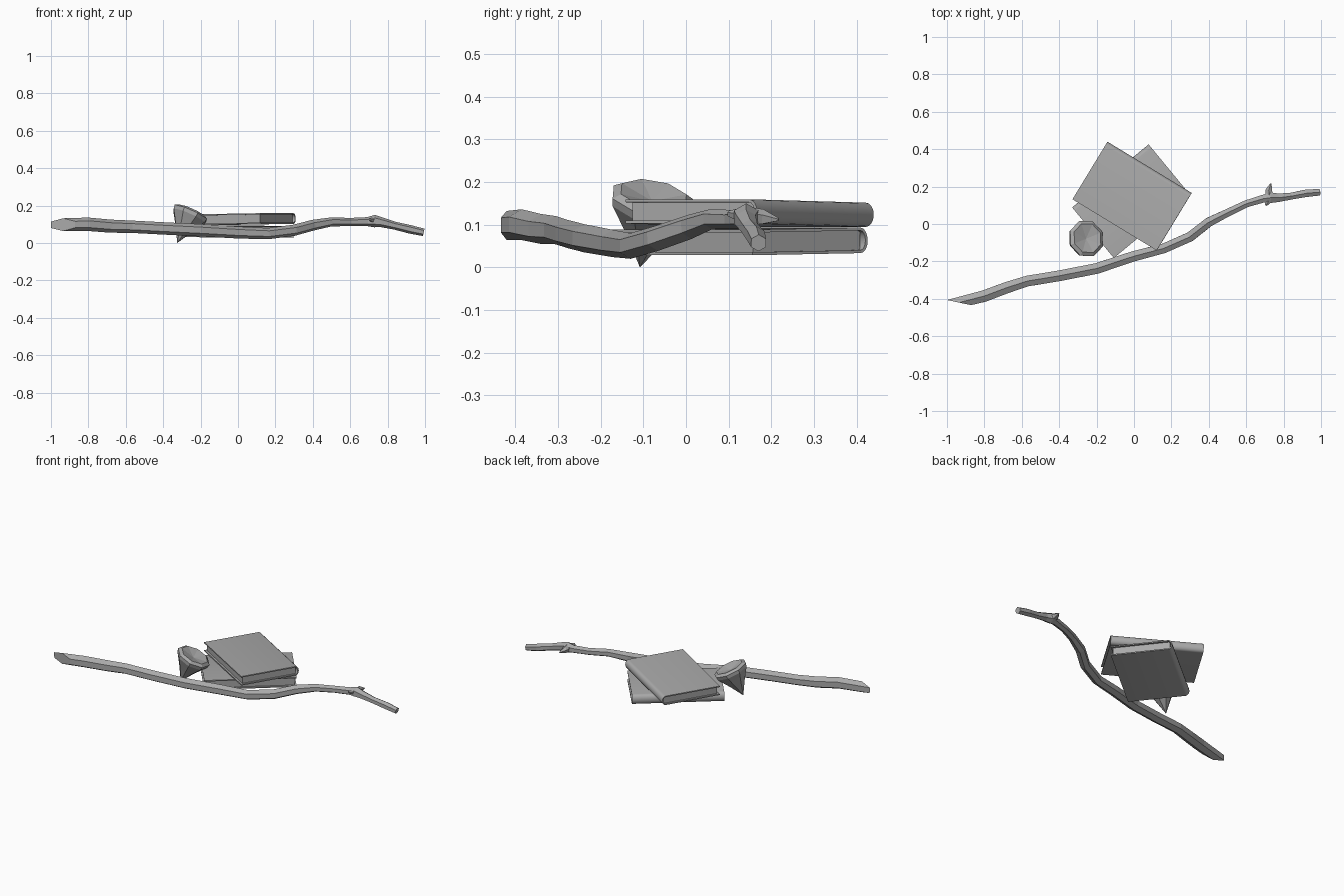
import bpy, bmesh, math
from mathutils import Vector

old = bpy.data.objects.get("Cube")
if old:
    bpy.data.objects.remove(old, do_unlink=True)

grey = bpy.data.materials.new("plain grey")
grey.use_nodes = True
grey.diffuse_color = (0.4, 0.4, 0.4, 1)
grey.node_tree.nodes["Principled BSDF"].inputs["Base Color"].default_value = (0.4, 0.4, 0.4, 1)


def finish(name, bm):
    bmesh.ops.recalc_face_normals(bm, faces=bm.faces)
    mesh = bpy.data.meshes.new(name)
    bm.to_mesh(mesh)
    bm.free()
    mesh.materials.append(grey)
    obj = bpy.data.objects.new(name, mesh)
    bpy.context.collection.objects.link(obj)
    return obj


def bridge(bm, a, b):
    n = len(a)
    for i in range(n):
        bm.faces.new((a[i], a[(i + 1) % n], b[(i + 1) % n], b[i]))


def tube(name, path, sides, slant=0.0):
    """Faceted tube through (x, y, z, radius) points, with slanted first cut."""
    bm = bmesh.new()
    pts = [Vector(p[:3]) for p in path]
    rings = []
    for i, p in enumerate(pts):
        t = (pts[min(i + 1, len(pts) - 1)] - pts[max(i - 1, 0)]).normalized()
        side = Vector((0, 0, 1)).cross(t).normalized()
        up = t.cross(side)
        ring = []
        for k in range(sides):
            a = math.tau * k / sides
            lat = path[i][3] * math.sin(a)
            co = p + side * lat + up * path[i][3] * math.cos(a)
            if i == 0:
                co -= t * lat * slant
            ring.append(bm.verts.new(co))
        rings.append(ring)
    for a, b in zip(rings, rings[1:]):
        bridge(bm, a, b)
    bm.faces.new(rings[0])
    bm.faces.new(rings[-1])
    return finish(name, bm)


def extrude_profile(name, profile, length):
    """Extrude a (y, z) outline along x, centred."""
    bm = bmesh.new()
    ends = [[bm.verts.new((s * length / 2, y, z)) for y, z in profile] for s in (-1, 1)]
    bridge(bm, *ends)
    for e in ends:
        bm.faces.new(e)
    return finish(name, bm)


def book(name, centre, rotation, length, width, thick):
    h, board, bulge, inset = thick / 2, 0.007, 0.022, 0.012
    fore, back = -width / 2, width / 2 - bulge

    def arc(r_y, r_z):
        angles = [math.pi * (k / 8 - 0.5) for k in range(9)]
        return [(back + r_y * math.cos(a), r_z * math.sin(a)) for a in angles]

    # Covers and rounded spine as one folded strip
    outer = [(fore, -h)] + arc(bulge, h) + [(fore, h)]
    inner = [(fore, h - board)] + arc(bulge - board, h - board)[::-1] + [(fore, board - h)]
    cover = extrude_profile(name + "_cover", outer + inner, length)
    # Page block set back from the cover edges
    z = h - board
    block = [(fore + inset, -z), (back + 0.008, -z), (back + 0.008, z), (fore + inset, z)]
    pages = extrude_profile(name + "_pages", block, length - 2 * inset)
    for obj in (cover, pages):
        obj.location = centre
        obj.rotation_euler = rotation
    bpy.ops.object.select_all(action='DESELECT')
    cover.select_set(True)
    bpy.context.view_layer.objects.active = cover
    bpy.ops.object.shade_smooth_by_angle(angle=math.radians(35))


# Two stacked books
book("lower_book", (-0.015, 0.122, 0.061), (0.015, 0, math.radians(39.5)), 0.53, 0.35, 0.06)
book("upper_book", (-0.01, 0.149, 0.127), (0, -0.015, math.radians(-31.3)), 0.527, 0.36, 0.057)

# Crooked wooden staff with a slanted butt end
tube("staff", [
    (-0.935, -0.42, 0.098, 0.034), (-0.8, -0.385, 0.1, 0.036), (-0.68, -0.34, 0.09, 0.035),
    (-0.57, -0.305, 0.087, 0.033), (-0.4, -0.277, 0.078, 0.033), (-0.2, -0.238, 0.068, 0.033),
    (0, -0.172, 0.056, 0.032), (0.16, -0.13, 0.05, 0.03), (0.3, -0.068, 0.068, 0.03),
    (0.4, 0.01, 0.095, 0.029), (0.5, 0.06, 0.113, 0.024), (0.6, 0.108, 0.112, 0.022),
    (0.69, 0.135, 0.114, 0.024), (0.73, 0.141, 0.117, 0.033), (0.77, 0.14, 0.11, 0.026),
    (0.84, 0.149, 0.092, 0.021), (0.92, 0.164, 0.073, 0.023), (0.992, 0.17, 0.057, 0.02),
], 6, 2.0)

# Broken twigs at the knot
tube("back_twig", [(0.725, 0.14, 0.118, 0.025), (0.72, 0.18, 0.117, 0.019),
                   (0.732, 0.216, 0.112, 0.004)], 5)
tube("front_twig", [(0.73, 0.14, 0.12, 0.022), (0.705, 0.1, 0.126, 0.007)], 5)

# Eight-sided gem standing on its point, with a shallow faceted hollow on top
bm = bmesh.new()
rings = []
for r, z in [(0.05, 0.085), (0.078, 0.128), (0.098, 0.158), (0.102, 0.178), (0.083, 0.19)]:
    rings.append([bm.verts.new((r * math.cos(math.tau * (k + 0.5) / 8),
                                r * math.sin(math.tau * (k + 0.5) / 8), z)) for k in range(8)])
for a, b in zip(rings, rings[1:]):
    bridge(bm, a, b)
for ring, z in ((rings[0], 0), (rings[-1], 0.172)):
    tip = bm.verts.new((0, 0, z))
    for k in range(8):
        bm.faces.new((ring[k], ring[(k + 1) % 8], tip))
gem = finish("gem", bm)
gem.location = (-0.325, -0.108, 0)
gem.rotation_mode = 'QUATERNION'
gem.rotation_quaternion = Vector((0, 0, 1)).rotation_difference(Vector((0.4, 0.17, 0.9)))
